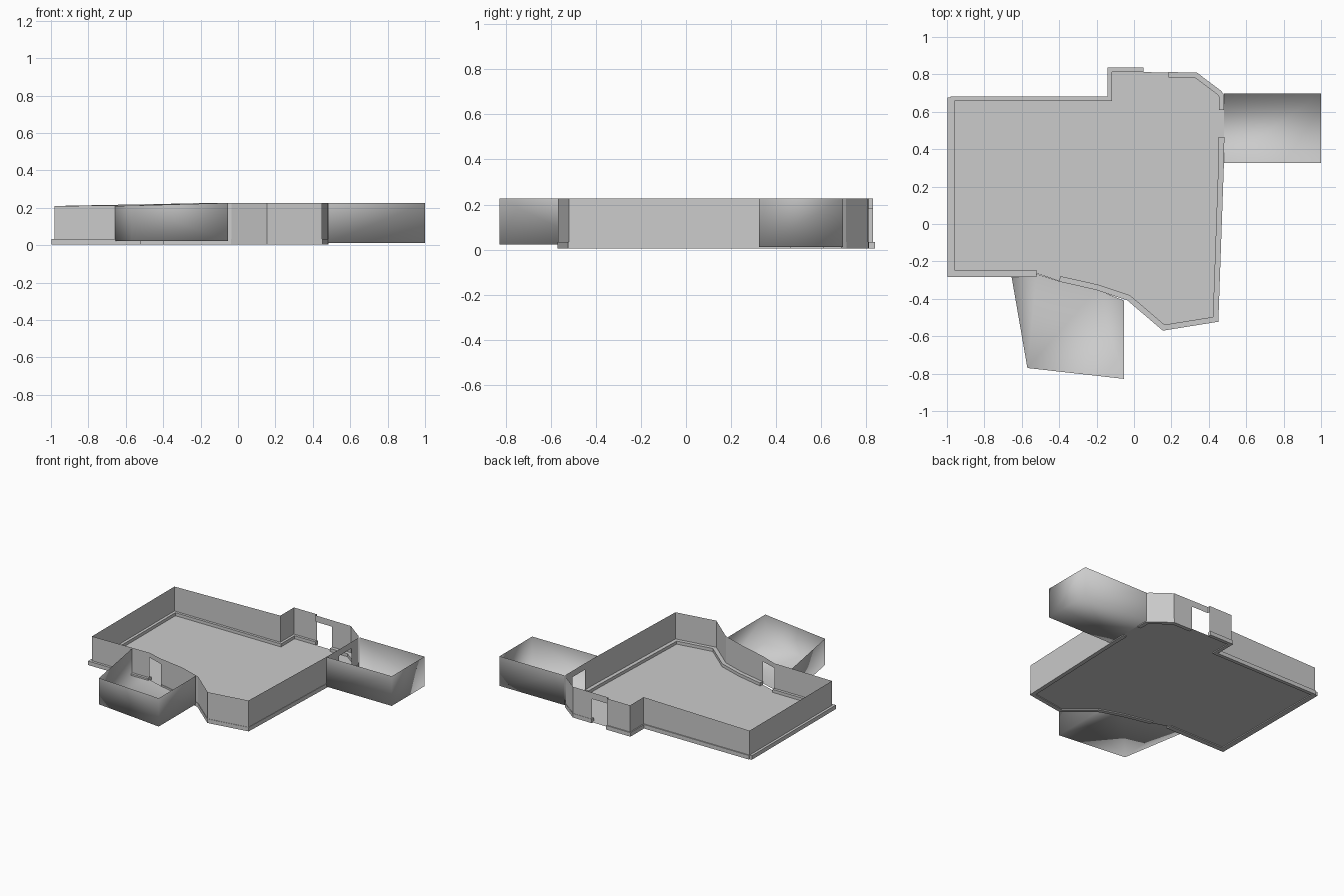
import bpy, bmesh
from mathutils import Vector

if "Cube" in bpy.data.objects:
    bpy.data.objects.remove(bpy.data.objects["Cube"])

FLOOR_Z = 0.012
DOOR_Z = 0.18


def rim(x):
    """Wall top rises gently from the west end to the middle."""
    t = min(max((x + 0.62) / 0.42, 0), 1)
    return 0.21 + 0.016 * t


def finish(name, bm, smooth=False):
    mesh = bpy.data.meshes.new(name)
    bm.to_mesh(mesh)
    bm.free()
    for p in mesh.polygons:
        p.use_smooth = smooth
    ob = bpy.data.objects.new(name, mesh)
    bpy.context.collection.objects.link(ob)
    return ob


def sheet_floor(bm, pts, z):
    f = bm.faces.new([bm.verts.new((x, y, z)) for x, y in pts])
    f.normal_update()
    if f.normal.z < 0:
        f.normal_flip()


def wall_sheets(bm, pts, z0, doors=(), closed=False):
    """Thin upright walls; segments listed in doors keep only a lintel."""
    n = len(pts)
    for i in range(n if closed else n - 1):
        a, b = pts[i], pts[(i + 1) % n]
        lo = DOOR_Z if i in doors else z0
        bm.faces.new([bm.verts.new(v) for v in (
            (*a, lo), (*b, lo), (*b, rim(b[0])), (*a, rim(a[0])))])


def offset(pts, d):
    """Mitred offset of an open path, positive to its right."""
    p = [Vector(q) for q in pts]
    out = []
    for i, q in enumerate(p):
        dirs = []
        if i > 0:
            dirs.append((q - p[i - 1]).normalized())
        if i < len(p) - 1:
            dirs.append((p[i + 1] - q).normalized())
        norms = [Vector((t.y, -t.x)) for t in dirs]
        m = sum(norms, Vector((0, 0))).normalized()
        out.append(q + m * (d / m.dot(norms[0])))
    return out


def skirting(name, pts, outer, inner, z0=0.005, z1=0.034):
    bm = bmesh.new()
    rings = []
    for o, n in zip(offset(pts, -outer), offset(pts, inner)):
        rings.append([bm.verts.new(v) for v in (
            (*o, z0), (*o, z1), (*n, z1), (*n, z0))])
    for a, b in zip(rings, rings[1:]):
        for k in range(4):
            j = (k + 1) % 4
            bm.faces.new((a[k], a[j], b[j], b[k]))
    bm.faces.new(rings[0])
    bm.faces.new(rings[-1][::-1])
    bmesh.ops.recalc_face_normals(bm, faces=bm.faces)
    return finish(name, bm)


# Room outline, clockwise seen from above, starting at the front doorway
room = [(-0.52, -0.265), (-0.98, -0.265), (-0.98, 0.675), (-0.135, 0.675),
        (-0.135, 0.83), (0.05, 0.83), (0.05, 0.812), (0.185, 0.81),
        (0.335, 0.808), (0.465, 0.71), (0.48, 0.69), (0.48, 0.61),
        (0.48, 0.465), (0.478, 0.33), (0.448, -0.52), (0.155, -0.567),
        (-0.035, -0.405), (-0.2, -0.35), (-0.4, -0.305)]

# Main floor
bm = bmesh.new()
sheet_floor(bm, room, FLOOR_Z)
finish("room_floor", bm)

# Main walls with three doorways (north, east, front)
bm = bmesh.new()
wall_sheets(bm, room, FLOOR_Z, doors=(5, 6, 11, 18), closed=True)
bmesh.ops.remove_doubles(bm, verts=bm.verts, dist=1e-4)
finish("room_walls", bm)

# Skirting runs between the doorways
skirting("skirting_west", room[:3], 0.018, 0.02)
skirting("skirting_north", room[2:5] + [(0.05, 0.83)], 0.008, 0.018)
skirting("skirting_corner", room[7:12], 0.002, 0.026)
skirting("skirting_east_front", room[12:], 0.003, 0.027)


# Open-topped side rooms, smooth shaded
def annex(name, outer, inner, z):
    bm = bmesh.new()
    sheet_floor(bm, outer + inner, z)
    wall_sheets(bm, outer, z)
    bmesh.ops.remove_doubles(bm, verts=bm.verts, dist=1e-4)
    bmesh.ops.triangulate(bm, faces=bm.faces)
    bmesh.ops.recalc_face_normals(bm, faces=bm.faces)
    finish(name, bm, smooth=True)


annex("east_annex", [(0.48, 0.697), (1.0, 0.697), (1.0, 0.325), (0.48, 0.325)],
      [], FLOOR_Z)
annex("front_annex", [(-0.657, -0.268), (-0.57, -0.77), (-0.053, -0.828),
                      (-0.053, -0.41)],
      [(-0.2, -0.35), (-0.4, -0.305), (-0.52, -0.268)], 0.022)
